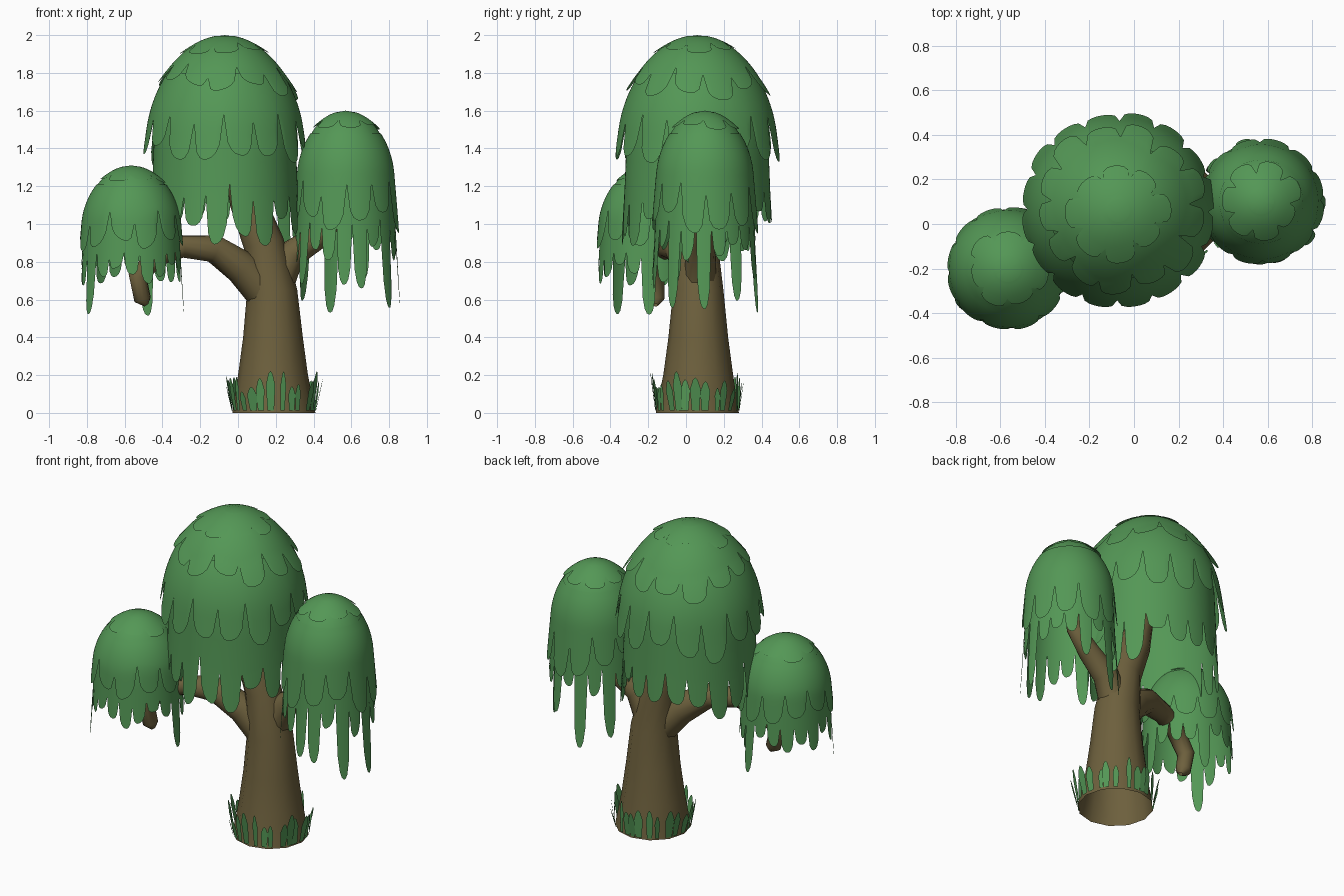
import bpy, bmesh, math, random
from mathutils import Vector

if "Cube" in bpy.data.objects:
    bpy.data.objects.remove(bpy.data.objects["Cube"])

random.seed(11)


def material(name, rgb):
    m = bpy.data.materials.new(name)
    m.diffuse_color = (*rgb, 1)
    m.use_nodes = True
    m.node_tree.nodes["Principled BSDF"].inputs["Base Color"].default_value = m.diffuse_color
    return m


LEAF = material("leaf green", (0.088, 0.31, 0.092))
BARK = material("bark brown", (0.155, 0.118, 0.047))


def finish(bm, name, mat, smooth=True):
    me = bpy.data.meshes.new(name)
    bm.to_mesh(me)
    bm.free()
    me.materials.append(mat)
    for p in me.polygons:
        p.use_smooth = smooth
    ob = bpy.data.objects.new(name, me)
    bpy.context.collection.objects.link(ob)
    return ob


def tube(name, path, sides=12):
    """Tapered open limb through (x, y, z, radius) points."""
    bm = bmesh.new()
    pts = [Vector(p[:3]) for p in path]
    side, prev, rings = Vector((1, 0, 0)), Vector((0, 0, 1)), []
    for i, p in enumerate(pts):
        if i == 0 and p.z == 0:
            t = Vector((0, 0, 1))          # flat foot on the ground
        else:
            t = (pts[min(i + 1, len(pts) - 1)] - pts[max(i - 1, 0)]).normalized()
        side = prev.rotation_difference(t) @ side
        prev = t
        up = t.cross(side)
        rings.append([bm.verts.new(p + path[i][3] * (side * math.cos(a) + up * math.sin(a)))
                      for a in (math.tau * k / sides for k in range(sides))])
    for a, b in zip(rings, rings[1:]):
        for k in range(sides):
            n = (k + 1) % sides
            bm.faces.new((a[k], a[n], b[n], b[k]))
    return finish(bm, name, BARK)


def leaf_layer(name, centre, top, R, H, d0, dn, s0, s1, count, drop,
               far=0, chance=0, tip=0.0, jitter=0.0):
    """Dome-shaped sheet from depth d0 to about dn, ending in rounded hanging tongues."""
    K, body, tail = 8, 9, 5
    bm = bmesh.new()
    phase = random.random()
    notch = [dn + random.uniform(-jitter, jitter) for _ in range(count)]
    cols = []
    for t in range(count):
        length = random.uniform(*drop)
        if random.random() < chance:
            length = random.uniform(0.6, 1) * far
        for k in range(K):
            s = abs(2 * k / K - 1)
            base = notch[t] + (notch[(t + 1) % count] - notch[t]) * k / K
            cols.append((t + k / K, base, length * math.sqrt(max(0, 1 - s ** 2.6))))
    grid = []
    for u, base, length in cols:
        a = math.tau * (u + phase) / count
        col = []
        for j in range(body + tail):
            v, w = min(1, j / (body - 1)), max(0, (j - body + 1) / tail)
            d = d0 + (base - d0) * v ** (2 if d0 == 0 else 1) + length * w
            q = max(0, 1 - d / H)
            scale = s0 + (s1 - s0) * v + tip * w * length / drop[1]
            r = (R * math.sqrt(1 - q * q) + 0.06 * d) * scale
            col.append(bm.verts.new((centre[0] + r * math.cos(a),
                                     centre[1] + r * math.sin(a), top - d)))
        grid.append(col)
    for i, a in enumerate(grid):
        b = grid[(i + 1) % len(grid)]
        for j in range(body + tail - 1):
            bm.faces.new((a[j], a[j + 1], b[j + 1], b[j]))
    bmesh.ops.remove_doubles(bm, verts=bm.verts[:], dist=0.0005)
    return finish(bm, name, LEAF)


# Trunk and limbs
tube("trunk", [(.19, .06, 0, .22), (.185, .065, .2, .185), (.185, .065, .4, .158),
               (.18, .065, .64, .134), (.135, .06, .9, .108), (.05, .06, 1.12, .095),
               (-.03, .06, 1.4, .06)])
tube("left_branch", [(.17, .06, .6, .1), (.02, .02, .77, .092), (-.13, -.04, .87, .075),
                     (-.3, -.1, .88, .06), (-.43, -.14, .83, .055), (-.53, -.165, .72, .052),
                     (-.505, -.16, .6, .045), (-.485, -.16, .57, .012)])
tube("left_branch_fork", [(-.33, -.11, .88, .05), (-.47, -.17, .98, .045), (-.56, -.2, 1.15, .03)])
tube("right_branch", [(.2, .07, .66, .09), (.28, .08, .84, .078), (.42, .1, .93, .065),
                      (.53, .1, 1.05, .05), (.57, .1, 1.25, .03)])

# Main crown: four overlapping layers of hanging leaves
main = ((-.07, .06), 2.0, .37, .5)
leaf_layer("main_crown_fringe", *main, 0, .83, .98, .92, 19, (.1, .24), .42, .25, jitter=.05)
leaf_layer("main_crown_skirt", *main, .2, .45, .99, 1.03, 16, (.14, .26), tip=.05, jitter=.04)
leaf_layer("main_crown_shoulder", *main, .06, .19, .99, 1.02, 13, (.06, .14), tip=.07, jitter=.04)
leaf_layer("main_crown_cap", *main, .005, .05, .99, 1.02, 8, (.02, .05), tip=.05, jitter=.01)

# Right crown
right = ((.57, .1), 1.6, .235, .33)
leaf_layer("right_crown_fringe", *right, 0, .6, .98, .97, 20, (.06, .2), .48, .35, jitter=.04)
leaf_layer("right_crown_skirt", *right, .12, .42, .99, 1.02, 12, (.1, .25), tip=.02, jitter=.05)
leaf_layer("right_crown_cap", *right, .01, .05, .99, 1.02, 7, (.02, .05), tip=.05)

# Left crown
left = ((-.565, -.2), 1.31, .235, .3)
leaf_layer("left_crown_fringe", *left, 0, .48, 1.0, .99, 20, (.06, .16), .38, .35, jitter=.03)
leaf_layer("left_crown_skirt", *left, .1, .28, 1.01, 1.04, 12, (.1, .2), tip=.02, jitter=.05)
leaf_layer("left_crown_cap", *left, .01, .05, .99, 1.02, 7, (.02, .05), tip=.05)

# Ring of grass blades around the foot
bm = bmesh.new()
BLADES = 27
for i in range(BLADES):
    a = math.tau * (i + random.uniform(-.3, .3)) / BLADES
    h, w = random.uniform(.1, .21), random.uniform(.015, .03)
    lean = random.uniform(0, .04)
    out = Vector((math.cos(a), math.sin(a), 0))
    tan = Vector((-out.y, out.x, 0))
    verts = []
    for s, f in ((-.7, 0), (.7, 0), (1, .65), (.45, .93), (0, 1), (-.45, .93), (-1, .65)):
        p = Vector((.19, .06, .012)) + out * (.222 + lean * f) + tan * (s * w)
        p.z += h * f
        verts.append(bm.verts.new(p))
    bm.faces.new(verts)
finish(bm, "grass_blades", LEAF, smooth=False)
